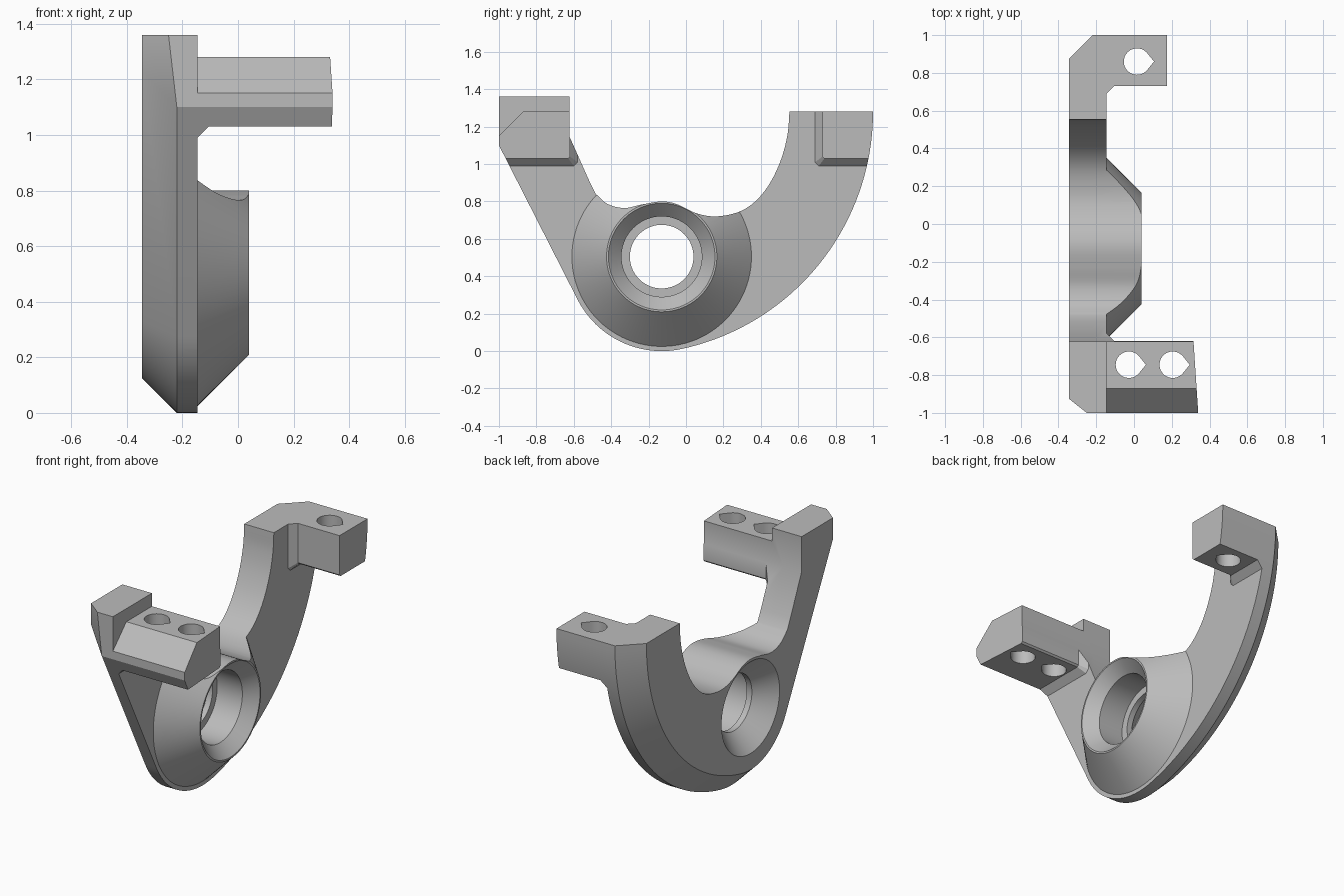
import bpy, bmesh, math
from mathutils import Vector

if "Cube" in bpy.data.objects:
    bpy.data.objects.remove(bpy.data.objects["Cube"])

CY, CZ = -0.13, 0.505          # bore axis
BACK, FACE = -0.345, -0.145    # plate back and front x


def loft(name, rings):
    """Closed solid through equal-length rings of 3D points."""
    bm = bmesh.new()
    rows = [[bm.verts.new(p) for p in ring] for ring in rings]
    n = len(rows[0])
    for a, b in zip(rows, rows[1:]):
        for i in range(n):
            j = (i + 1) % n
            bm.faces.new((a[i], a[j], b[j], b[i]))
    bm.faces.new(rows[0])
    bm.faces.new(rows[-1])
    bmesh.ops.recalc_face_normals(bm, faces=bm.faces)
    mesh = bpy.data.meshes.new(name)
    bm.to_mesh(mesh)
    bm.free()
    ob = bpy.data.objects.new(name, mesh)
    bpy.context.collection.objects.link(ob)
    return ob


def at_x(x, section):
    return [(x, y, z) for y, z in section]


def arc(cy, cz, r, a0, a1, n):
    return [(cy + r * math.cos(a0 + (a1 - a0) * i / n),
             cz + r * math.sin(a0 + (a1 - a0) * i / n)) for i in range(n + 1)]


def lathe(name, steps):
    """Turned solid about the bore axis from (x, radius) steps."""
    return loft(name, [at_x(x, arc(CY, CZ, r, 0, math.tau, 96)[:-1]) for x, r in steps])


def spline(pts, n=6):
    p = [Vector(q) for q in pts]
    p = [2 * p[0] - p[1]] + p + [2 * p[-1] - p[-2]]
    out = []
    for a, b, c, d in zip(p, p[1:], p[2:], p[3:]):
        for i in range(n):
            t = i / n
            out.append(tuple(0.5 * (2 * b + (c - a) * t + (2 * a - 5 * b + 4 * c - d) * t * t
                                    + (3 * b - a - 3 * c + d) * t ** 3)))
    return out + [tuple(p[-2])]


def combine(target, tool, op):
    mod = target.modifiers.new("cut", 'BOOLEAN')
    mod.operation, mod.solver, mod.object = op, 'EXACT', tool
    dg = bpy.context.evaluated_depsgraph_get()
    mesh = bpy.data.meshes.new_from_object(target.evaluated_get(dg))
    target.modifiers.clear()
    target.data = mesh
    bpy.data.objects.remove(tool)


# Outer outline: diagonal, small bottom arc, large arc up to the right tip
start, turn = math.atan2(-0.451, -0.892), math.atan2(-0.775, 0.168)
R = 1.298
outer = ([(-1, 1.37), (-1, 1.10)] + arc(CY, CZ, 0.505, start, turn, 24)
         + arc(1 - R, 1.28, R, turn, 0, 40)[1:])

# Inner outline: left arm, wave over the boss, right arm
inner = spline([(0.553, 1.28), (0.543, 1.16), (0.51, 1.03), (0.45, 0.90), (0.37, 0.80),
                (0.276, 0.742), (0.153, 0.72), (0.05, 0.739), (-0.05, 0.786), (-0.13, 0.80),
                (-0.23, 0.785), (-0.33, 0.765), (-0.42, 0.787), (-0.484, 0.842)])
inner += [(-0.515, 0.905), (-0.623, 1.147), (-0.623, 1.36)]
outer[0] = (-1, 1.36)

# Back edge of the outer chamfer
D = 0.125
back = [(-0.925, 1.36), (-0.925, 1.23)]
back += arc(CY, CZ, 0.505 - D, start, turn, 24) + arc(1 - R, 1.28, R - D, turn, 0, 40)[1:]
mid = [(-0.25 if i == 0 else BACK + D, y, z) for i, (y, z) in enumerate(outer)]
envelope = loft("envelope", [at_x(BACK, back + inner), mid + at_x(BACK + D, inner),
                             at_x(0.5, outer + inner)])

# Plate slab and conical boss
big = [(-1.2, -0.2), (1.2, -0.2), (1.2, 1.6), (-1.2, 1.6)]
body = loft("yoke_bracket", [at_x(-0.5, big), at_x(FACE, big)])
combine(body, lathe("boss", [(-0.2, 0.535), (0.04, 0.295)]), 'UNION')


# Mounting lugs with a chamfered root
def lug(name, root, tip, end_x):
    return loft(name, [at_x(-0.2, root), at_x(FACE, root), at_x(FACE + 0.04, tip),
                       [(end_x(y), y, z) for y, z in tip]])


left = lug("left_lug",
           [(-1.1, 0.99), (-0.60, 0.99), (-0.58, 1.01), (-0.58, 1.28), (-0.87, 1.28), (-1.1, 1.05)],
           [(-1.1, 1.03), (-0.63, 1.03), (-0.62, 1.04), (-0.62, 1.28), (-0.87, 1.28), (-1.1, 1.05)],
           lambda y: 0.34 - 0.066 * (y + 1))
right = lug("right_lug",
            [(1.1, 0.99), (0.71, 0.99), (0.69, 1.01), (0.69, 1.4), (1.1, 1.4)],
            [(1.1, 1.03), (0.74, 1.03), (0.73, 1.04), (0.73, 1.4), (1.1, 1.4)],
            lambda y: 0.175)
combine(body, left, 'UNION')
combine(body, right, 'UNION')
combine(body, envelope, 'INTERSECT')

# Stepped bore, countersunk on both sides
combine(body, lathe("bore", [(-0.365, 0.30), (-0.235, 0.17), (-0.20, 0.17), (-0.20, 0.215),
                             (-0.03, 0.215), (0.06, 0.305)]), 'DIFFERENCE')

# Teardrop screw holes
for hx, hy in [(-0.027, -0.745), (0.205, -0.745), (0.016, 0.86)]:
    a = math.acos(0.07 / 0.09)
    drop = arc(hx, hy, 0.07, a, math.tau - a, 32) + [(hx + 0.09, hy)]
    combine(body, loft("hole", [[(x, y, z) for x, y in drop] for z in (0.9, 1.5)]), 'DIFFERENCE')

grey = bpy.data.materials.new("plain grey")
grey.diffuse_color = (0.5, 0.5, 0.5, 1)
grey.use_nodes = True
grey.node_tree.nodes["Principled BSDF"].inputs["Base Color"].default_value = grey.diffuse_color
body.data.materials.clear()
body.data.materials.append(grey)
for f in body.data.polygons:
    f.material_index = 0
bpy.context.view_layer.objects.active = body
body.select_set(True)
bpy.ops.object.shade_smooth_by_angle(angle=math.radians(25))
